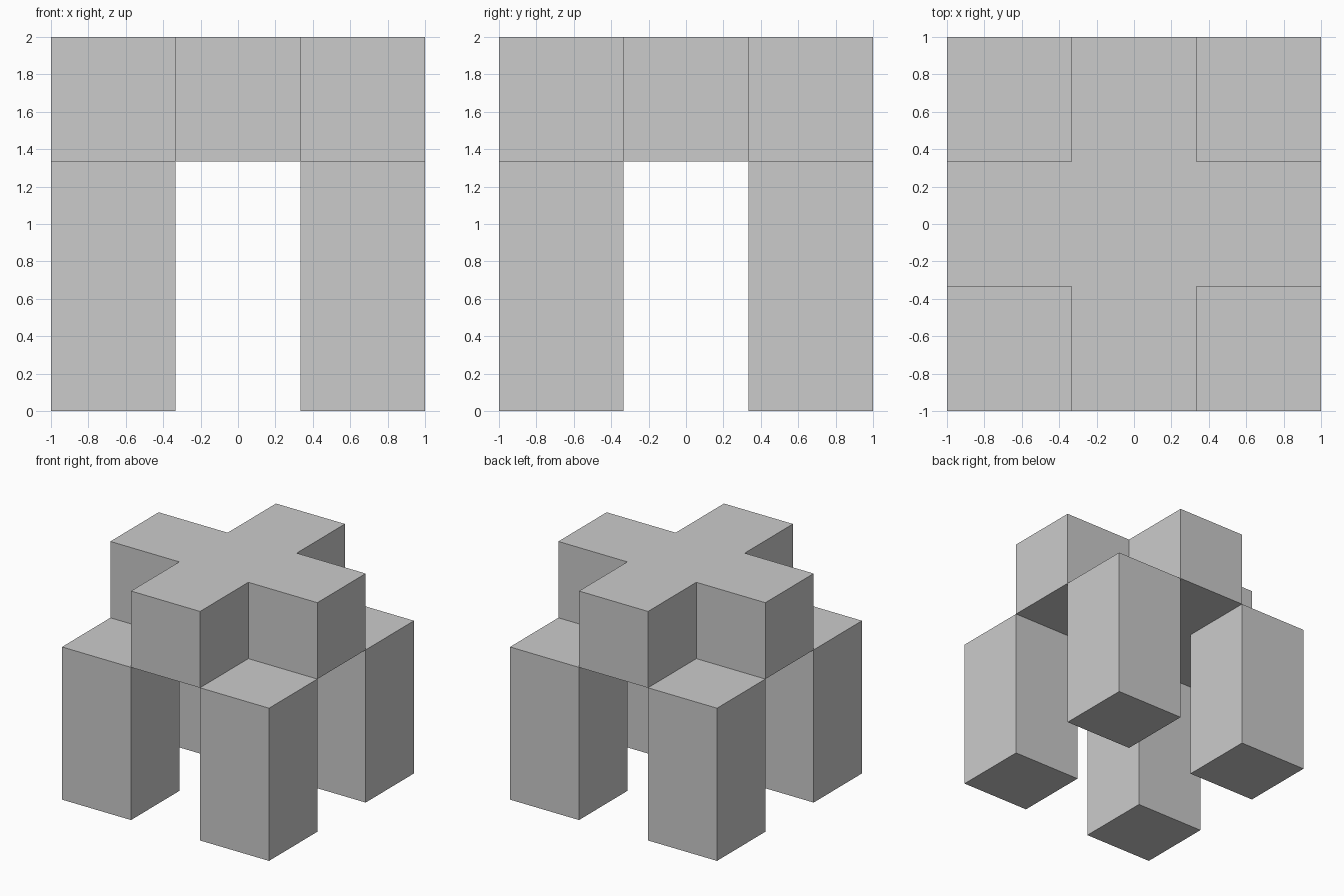
import bpy, bmesh

if "Cube" in bpy.data.objects:
    bpy.data.objects.remove(bpy.data.objects["Cube"])

T = 1 / 3          # half the width of one grid cell
LEG_H = 4 / 3      # leg height
TOP = 2.0


def prism(name, outline, z0, z1):
    """Extrude a flat outline from z0 up to z1 as a closed solid."""
    bm = bmesh.new()
    face = bm.faces.new([bm.verts.new((x, y, z0)) for x, y in outline])
    new = bmesh.ops.extrude_face_region(bm, geom=[face], use_keep_orig=True)["geom"]
    verts = [v for v in new if isinstance(v, bmesh.types.BMVert)]
    bmesh.ops.translate(bm, verts=verts, vec=(0, 0, z1 - z0))
    bmesh.ops.recalc_face_normals(bm, faces=bm.faces)
    mesh = bpy.data.meshes.new(name)
    bm.to_mesh(mesh)
    bm.free()
    obj = bpy.data.objects.new(name, mesh)
    bpy.context.collection.objects.link(obj)
    return obj


# Four square corner legs
for y_name, sy in (("front", -1), ("back", 1)):
    for x_name, sx in (("left", -1), ("right", 1)):
        corners = [(T, T), (1, T), (1, 1), (T, 1)]
        prism(f"{y_name}_{x_name}_leg", [(x * sx, y * sy) for x, y in corners], 0, LEG_H)

# Cross-shaped top: one arm's three points turned through four quarters
cross, arm = [], [(T, -T), (1, -T), (1, T)]
for _ in range(4):
    cross += arm
    arm = [(-y, x) for x, y in arm]
prism("cross_top", cross, LEG_H, TOP)
